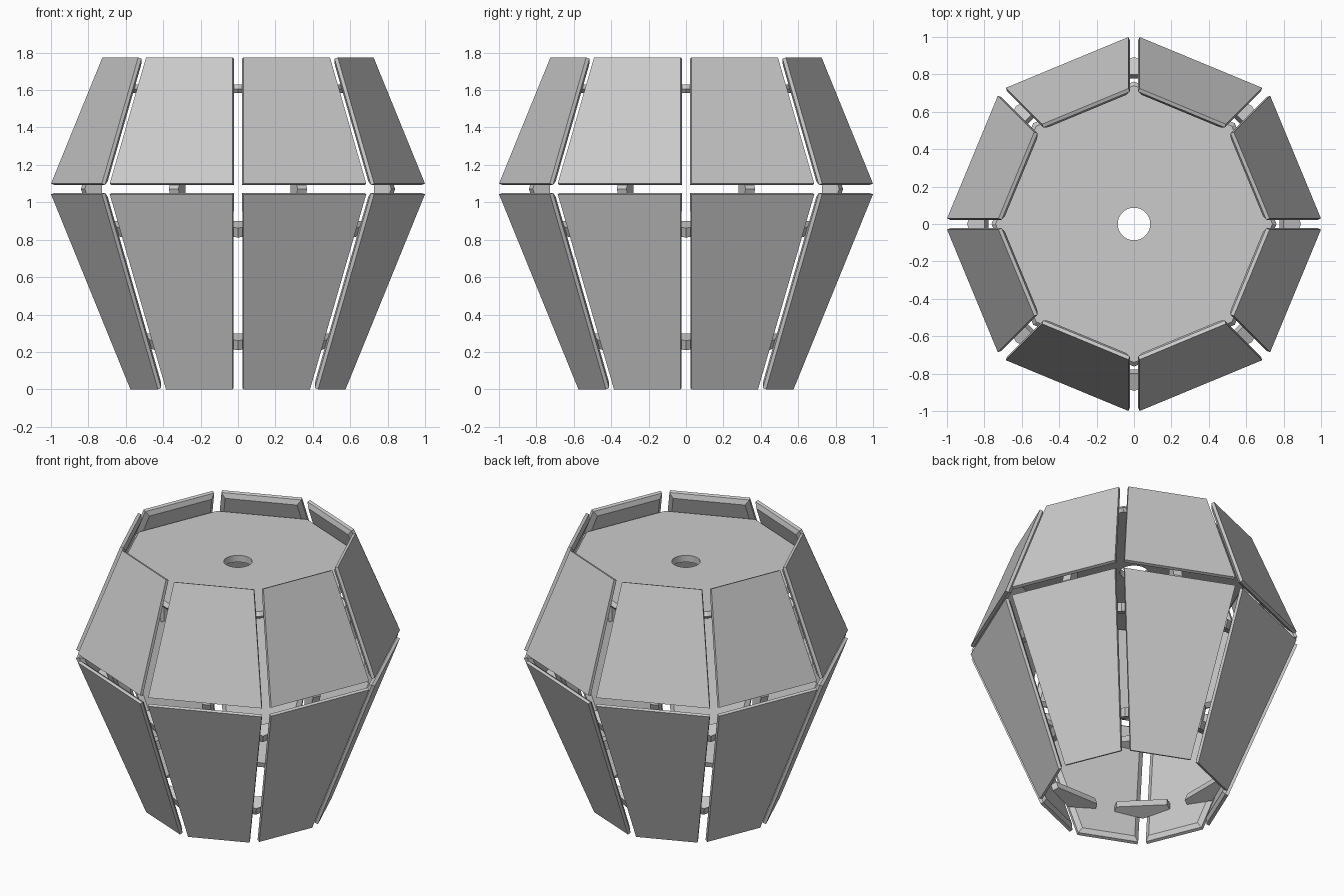
import bpy, bmesh, math
from mathutils import Vector, Matrix

if "Cube" in bpy.data.objects:
    bpy.data.objects.remove(bpy.data.objects["Cube"])

STEP = math.pi / 4


def make(name, verts, faces, rot=0.0):
    me = bpy.data.meshes.new(name)
    me.from_pydata([tuple(v) for v in verts], [], faces)
    me.transform(Matrix.Rotation(rot, 4, 'Z'))
    bm = bmesh.new()
    bm.from_mesh(me)
    bmesh.ops.recalc_face_normals(bm, faces=bm.faces)
    bm.to_mesh(me)
    bm.free()
    ob = bpy.data.objects.new(name, me)
    bpy.context.collection.objects.link(ob)
    return ob


def rings_to_faces(n, count):
    """Side quads between stacked rings of n vertices."""
    return [(r * n + i, r * n + (i + 1) % n, (r + 1) * n + (i + 1) % n, (r + 1) * n + i)
            for r in range(count - 1) for i in range(n)]


def panel(name, low, high, rot):
    """Slanted trapezoid plate; low/high = (apothem, half width, z). Inner rim is chamfered."""
    a, b = Vector((low[0], 0, low[2])), Vector((high[0], 0, high[2]))
    up = (b - a).normalized()
    length = (b - a).length
    normal = Vector((up.z, 0, -up.x))
    verts = []
    for depth, inset in ((0, 0), (0.02, 0), (0.04, 0.028)):
        for side, v in ((-1, inset), (1, inset), (1, length - inset), (-1, length - inset)):
            w = low[1] + (high[1] - low[1]) * v / length - inset * 1.03
            verts.append(a + up * v - normal * depth + Vector((0, side * w, 0)))
    faces = rings_to_faces(4, 3) + [(0, 1, 2, 3), (8, 9, 10, 11)]
    make(name, verts, faces, rot)


def bracket(name, tip, out, spread, rot, thick=0.055):
    """Shallow wedge fitting the inside of a corner, its tip pointing outward."""
    out, spread = Vector(out).normalized(), Vector(spread)
    across = out.cross(spread)
    profile = [(0, 0), (-0.065, 0.17), (-0.1, 0.155), (-0.1, -0.155), (-0.065, -0.17)]
    verts = [Vector(tip) + out * d + spread * s + across * t
             for t in (-thick / 2, thick / 2) for d, s in profile]
    faces = rings_to_faces(5, 2) + [tuple(range(5)), tuple(range(5, 10))]
    make(name, verts, faces, rot)


for k in range(8):
    mid, corner = STEP * (k + 0.5), STEP * k
    # outer shell panels
    panel("lower_panel", (0.543, 0.192, 0.0), (0.935, 0.355, 1.043), mid)
    panel("upper_panel", (0.935, 0.355, 1.10), (0.681, 0.25, 1.775), mid)
    # brackets joining upper and lower panels
    bracket("waist_bracket", (0.898, 0, 1.0715), (1, 0, 0), (0, 0, 1), mid)
    # brackets joining neighbouring lower panels, square to the corner slope
    for r, z in ((0.637, 0.235), (0.882, 0.837)):
        bracket("corner_bracket", (r, 0, z), (1.043, 0, -0.424), (0, 1, 0), corner)

# octagonal top plate with a round hole
N = 32


def ring(radius, z, octagon):
    pts = []
    for i in range(N):
        ang = 2 * math.pi * i / N
        off = (ang % STEP) - STEP / 2
        r = radius * math.cos(STEP / 2) / math.cos(off) if octagon else radius
        pts.append((r * math.cos(ang), r * math.sin(ang), z))
    return pts


loops = [(0.087, 1.63, False), (0.74, 1.63, True), (0.762, 1.607, True),
         (0.745, 1.585, True), (0.087, 1.585, False), (0.087, 1.63, False)]
verts = [p for lp in loops[:-1] for p in ring(*lp)]
faces = rings_to_faces(N, 5)
faces += [(4 * N + i, 4 * N + (i + 1) % N, (i + 1) % N, i) for i in range(N)]
make("top_plate", verts, faces)
